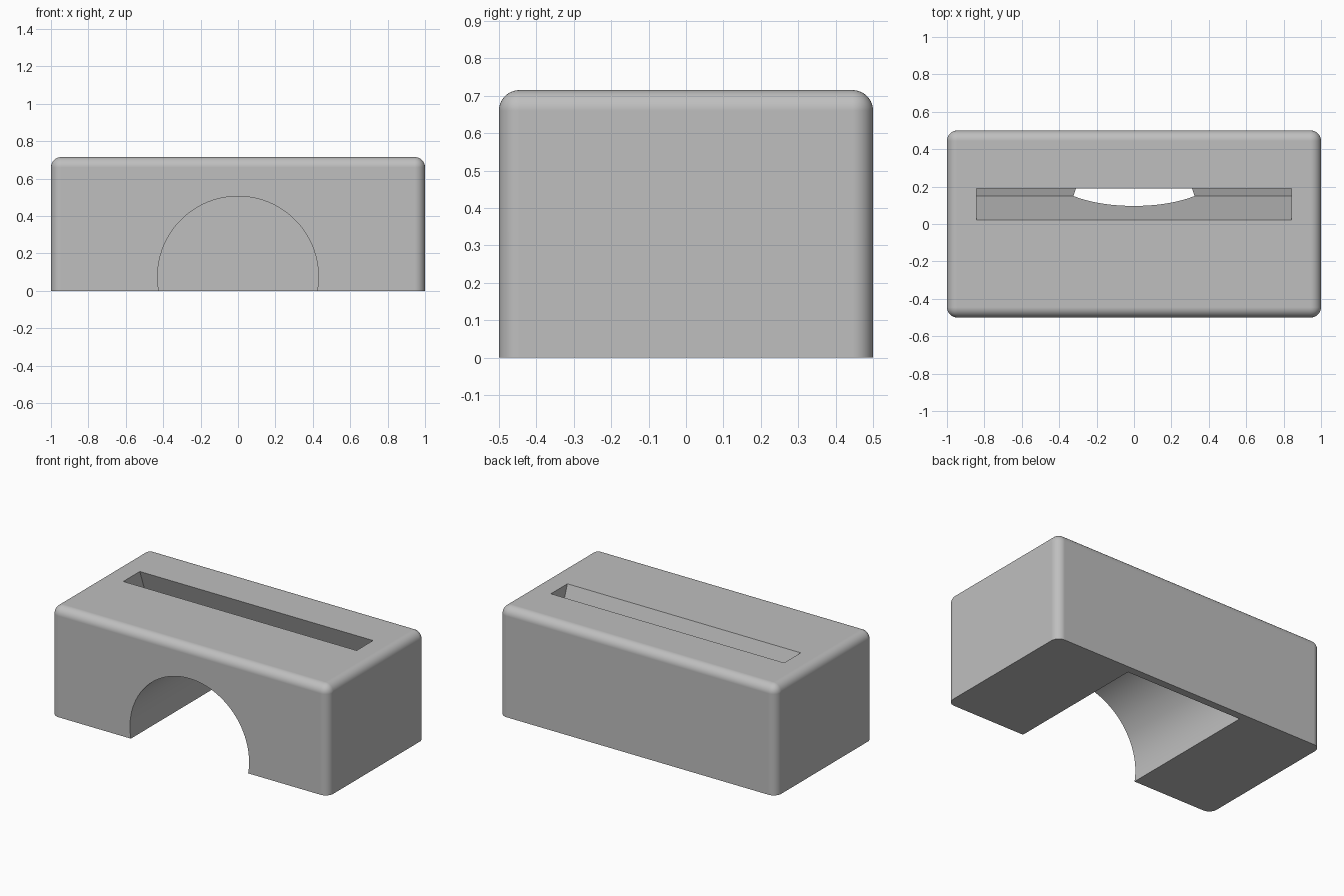
import bpy
import bmesh
from math import radians, sin, cos
from mathutils import Matrix, Vector

old = bpy.data.objects.get("Cube")
if old:
    bpy.data.objects.remove(old, do_unlink=True)

WIDTH, DEPTH, HEIGHT = 2.0, 1.0, 0.715
LEAN = radians(20)

grey = bpy.data.materials.new("light_grey")
grey.use_nodes = True
COLOUR = (0.52, 0.52, 0.52, 1)
grey.diffuse_color = COLOUR
grey.node_tree.nodes["Principled BSDF"].inputs["Base Color"].default_value = COLOUR


def make_object(name, bm):
    bmesh.ops.recalc_face_normals(bm, faces=bm.faces)
    mesh = bpy.data.meshes.new(name)
    bm.to_mesh(mesh)
    bm.free()
    mesh.materials.append(grey)
    obj = bpy.data.objects.new(name, mesh)
    bpy.context.collection.objects.link(obj)
    return obj


def prism_x(name, profile, half):
    """Extrude a (y, z) profile from -half to +half along x."""
    bm = bmesh.new()
    face = bm.faces.new([bm.verts.new((-half, p.x, p.y)) for p in profile])
    new = bmesh.ops.extrude_face_region(bm, geom=[face])["geom"]
    verts = [v for v in new if isinstance(v, bmesh.types.BMVert)]
    bmesh.ops.translate(bm, verts=verts, vec=(2 * half, 0, 0))
    return make_object(name, bm)


# Body: block with rounded upright and top edges, sharp base
bm = bmesh.new()
bmesh.ops.create_cube(bm, size=1, matrix=Matrix.Translation((0, 0, HEIGHT / 2))
                      @ Matrix.Diagonal((WIDTH, DEPTH, HEIGHT, 1)))
rounded = [e for e in bm.edges if max(v.co.z for v in e.verts) > 0.1]
bmesh.ops.bevel(bm, geom=rounded, offset=0.055, segments=10, profile=0.5,
                affect='EDGES')
body = make_object("dock_body", bm)

# Arch cutter: horizontal cylinder open to the front, closed by the back wall
bm = bmesh.new()
y0, y1 = -0.7, 0.45
bmesh.ops.create_cone(bm, cap_ends=True, segments=128, radius1=0.43, radius2=0.43,
                      depth=y1 - y0, matrix=Matrix.Translation((0, (y0 + y1) / 2, 0.075))
                      @ Matrix.Rotation(radians(90), 4, 'X'))
arch = make_object("arch_cutter", bm)

# Slot cutter: leaning channel through the top
up = Vector((-sin(LEAN), cos(LEAN)))
across = Vector((cos(LEAN), sin(LEAN))) * 0.16
foot = Vector((0.15, 0.358))
slot = prism_x("slot_cutter", [foot, foot + across, foot + across + up * 0.6,
                               foot + up * 0.6], 0.842)

# Cut both openings
bpy.ops.object.select_all(action='DESELECT')
bpy.context.view_layer.objects.active = body
body.select_set(True)
for cutter in (arch, slot):
    cutter.hide_render = True
    mod = body.modifiers.new(cutter.name, 'BOOLEAN')
    mod.operation = 'DIFFERENCE'
    mod.solver = 'EXACT'
    mod.object = cutter
    bpy.ops.object.modifier_apply(modifier=mod.name)
    bpy.data.objects.remove(cutter, do_unlink=True)

# Smooth the rounded edges and the arch, keep the flats flat
bpy.ops.object.shade_smooth_by_angle(angle=radians(30))
weighted = body.modifiers.new("weighted_normals", 'WEIGHTED_NORMAL')
weighted.keep_sharp = True
